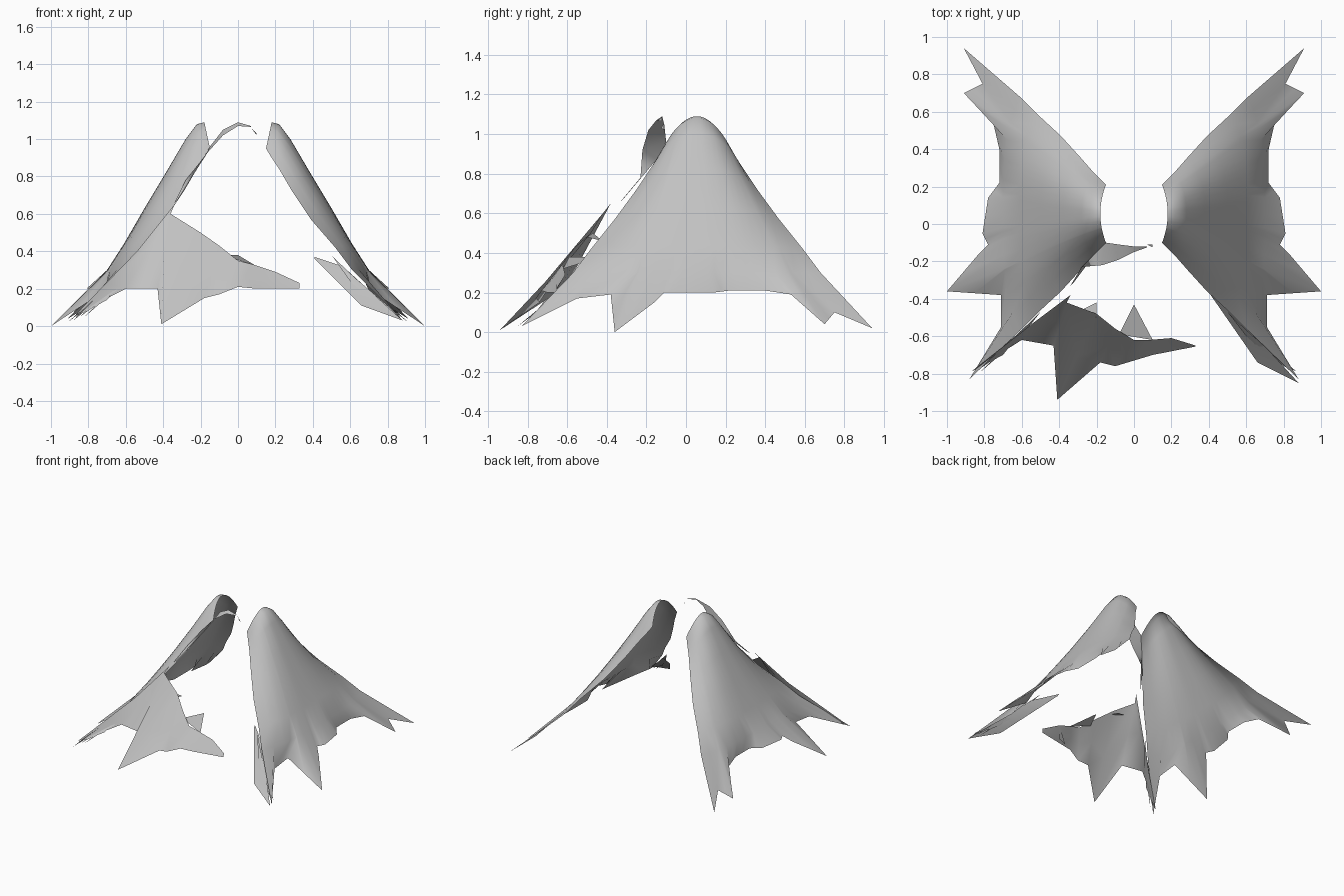
import bpy
import bmesh
from mathutils import Vector

if "Cube" in bpy.data.objects:
    bpy.data.objects.remove(bpy.data.objects["Cube"], do_unlink=True)

cloth = bpy.data.materials.new("grey cloth")
cloth.use_nodes = True
grey = (0.54, 0.54, 0.54, 1.0)
cloth.diffuse_color = grey
cloth.node_tree.nodes["Principled BSDF"].inputs["Base Color"].default_value = grey


def lerp(a, b, t):
    return a + (b - a) * t


def sheet(name, rows, outward, smooth=True):
    """Skin a grid of points into an open cloth sheet facing outward."""
    bm = bmesh.new()
    grid = [[bm.verts.new(p) for p in row] for row in rows]
    for upper, lower in zip(grid, grid[1:]):
        for i in range(len(upper) - 1):
            bm.faces.new((upper[i], upper[i + 1], lower[i + 1], lower[i]))
    bmesh.ops.remove_doubles(bm, verts=bm.verts, dist=0.0005)
    bm.normal_update()
    total = sum((f.normal * f.calc_area() for f in bm.faces), Vector())
    if total.dot(Vector(outward)) < 0:
        bmesh.ops.reverse_faces(bm, faces=bm.faces)
    return finish(name, bm, smooth)


def finish(name, bm, smooth):
    mesh = bpy.data.meshes.new(name)
    bm.to_mesh(mesh)
    bm.free()
    mesh.materials.append(cloth)
    obj = bpy.data.objects.new(name, mesh)
    bpy.context.collection.objects.link(obj)
    for face in mesh.polygons:
        face.use_smooth = smooth
    return obj


def slivers(name, triangles):
    """Loose torn shreds, one flat triangle each."""
    bm = bmesh.new()
    for tri in triangles:
        bm.faces.new([bm.verts.new(p) for p in tri])
    return finish(name, bm, False)


def with_midpoints(points):
    points = [Vector(p) for p in points]
    result = []
    for a, b in zip(points, points[1:]):
        result += [a, (a + b) / 2]
    return result + [points[-1]]


# Ragged lower hem of a side panel, from back corner to front corner
hem = with_midpoints([
    (.91, .94, .02), (.81, .75, .1), (.91, .7, .04), (.75, .53, .19),
    (.72, .4, .21), (.72, .22, .21), (.78, .14, .2), (.81, -.05, .2),
    (.78, -.11, .2), (.83, -.16, .15), (1, -.36, 0), (.71, -.38, .19),
    (.71, -.55, .17), (.88, -.83, .03)])

# Slope stations: front y, back y, edge x, edge z, middle x, middle z
stations = [
    (-.1, .21, .15, .95, .18, 1.09),
    (-.13, .24, .18, .9, .22, 1.08),
    (-.17, .28, .22, .84, .28, 1),
    (-.25, .36, .29, .72, .38, .83),
    (-.36, .47, .39, .57, .5, .63),
    (-.48, .59, .52, .42, .61, .44),
    (-.57, .68, .61, .3, .7, .3)]


def side_panel(name, side):
    rows = []
    for k, (front, back, edge_x, edge_z, mid_x, mid_z) in enumerate(stations):
        row = []
        for p in hem:
            t = max(-1, min(1, (p.y - .055) / .885))
            bend = abs(t) ** (2 + k * .2)
            row.append((side * lerp(mid_x, edge_x, bend),
                        lerp(front, back, (t + 1) / 2),
                        lerp(mid_z, edge_z, bend)))
        rows.append(row)
    rows.append([(side * p.x, p.y, p.z) for p in hem])
    return sheet(name, rows, (side, 0, .5))


side_panel("left_panel", 1)
side_panel("right_panel", -1)

# Torn remnant of the front panel
torn_top = [
    (-.54, -.53, .4), (-.34, -.38, .65), (-.36, -.42, .6), (-.2, -.48, .5),
    (-.1, -.56, .43), (0, -.62, .35), (.08, -.62, .33), (.2, -.61, .29),
    (.33, -.65, .23)]
torn_hem = [
    (-.87, -.79, .06), (-.6, -.62, .2), (-.43, -.65, .2), (-.41, -.94, .01),
    (-.18, -.74, .15), (-.1, -.76, .17), (0, -.73, .21), (.1, -.7, .2),
    (.33, -.655, .2)]
middle = [(Vector(a) + Vector(b)) / 2 for a, b in zip(torn_top, torn_hem)]
sheet("front_panel", [torn_top, middle, torn_hem], (0, -1, .5))

# Narrow arched strip left at the top of the front panel
arch_top = [(-.32, -.31, .68), (-.2, -.15, .87), (-.15, -.1, .96),
            (-.08, -.11, 1.05), (0, -.12, 1.09), (.07, -.12, 1.07)]
arch_hem = [(-.34, -.33, .66), (-.28, -.23, .78), (-.17, -.22, .92),
            (-.08, -.19, 1.02), (0, -.15, 1.07), (.07, -.125, 1.065)]
sheet("top_arch", [arch_top, arch_hem], (0, -1, .5))
slivers("arch_scrap", [((.07, -.11, 1.06), (.1, -.11, 1.02), (.1, -.125, 1.03))])

# Remnant hanging at the left front corner
sheet("front_corner_strip", [
    [(.41, -.37, .37), (.56, -.5, .32), (.88, -.85, .03)],
    [(.41, -.38, .36), (.66, -.74, .11), (.88, -.85, .03)]], (0, -1, 0))

# Flaps folded inward behind the front panel
slivers("folded_flaps", [
    ((-.08, -.59, .38), (0, -.43, .38), (.1, -.62, .32)),
    ((-.3, -.47, .5), (-.2, -.42, .46), (-.2, -.5, .48)),
    ((.09, -.68, .2), (.2, -.61, .29), (.16, -.66, .21))])

# Thin shreds at both front corners
shreds = []
for side in (1, -1):
    for step in range(3):
        shift = step * .05
        shreds.append(((side * (.5 + shift), -.47 - shift, .38 - shift),
                       (side * (.6 + shift), -.6 - shift, .24 - shift),
                       (side * (.82 + shift / 2), -.79, .05)))
slivers("corner_shreds", shreds)
